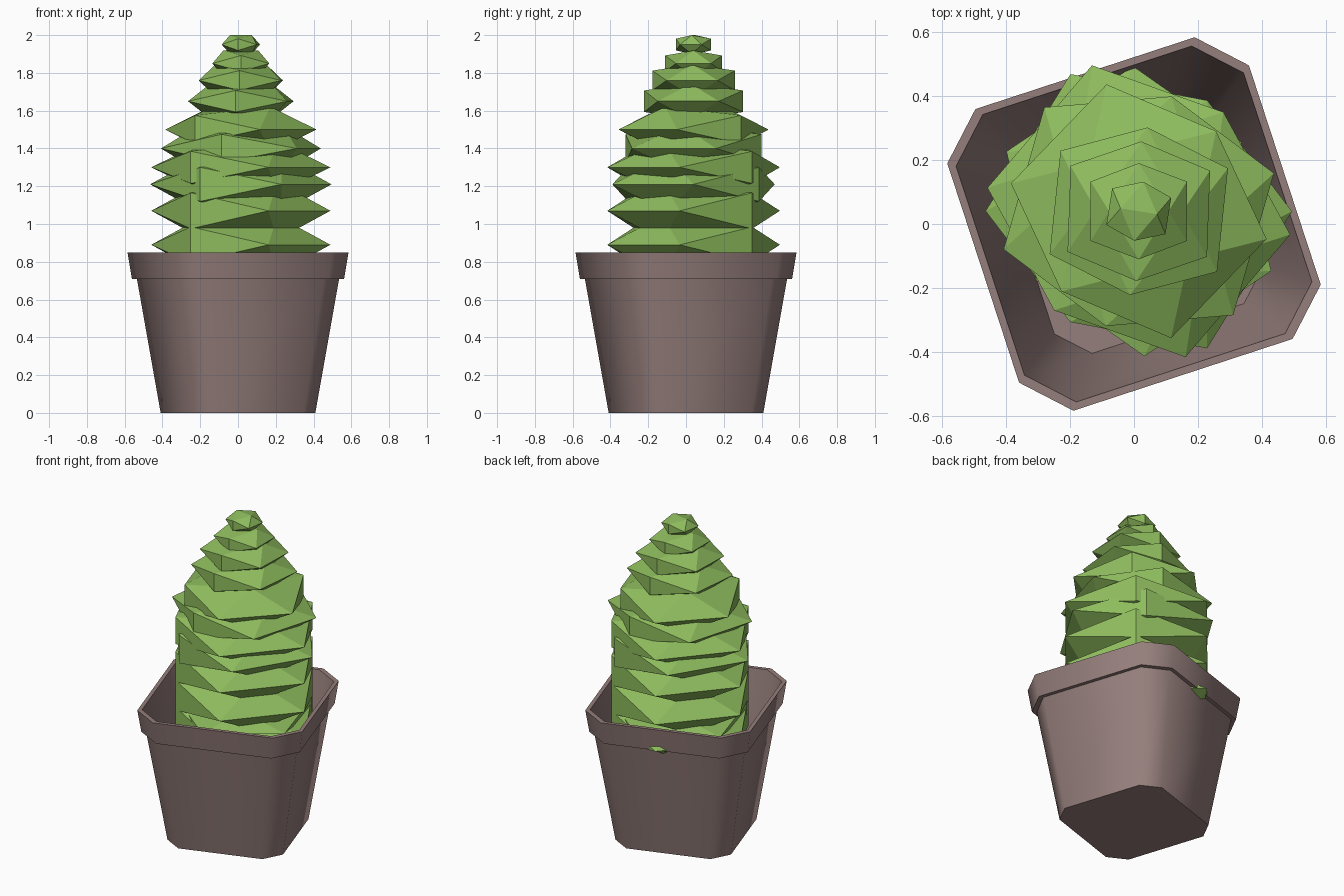
import bpy, bmesh, math

if "Cube" in bpy.data.objects:
    bpy.data.objects.remove(bpy.data.objects["Cube"])


def material(name, rgb):
    m = bpy.data.materials.new(name)
    m.diffuse_color = (*rgb, 1)
    m.use_nodes = True
    m.node_tree.nodes["Principled BSDF"].inputs["Base Color"].default_value = m.diffuse_color
    return m


GREEN = material("leaf_green", (0.27, 0.50, 0.11))
CLAY = material("clay", (0.30, 0.21, 0.20))


def make_object(name, bm, mat):
    bmesh.ops.recalc_face_normals(bm, faces=bm.faces)
    mesh = bpy.data.meshes.new(name)
    bm.to_mesh(mesh)
    bm.free()
    mesh.materials.append(mat)
    ob = bpy.data.objects.new(name, mesh)
    bpy.context.collection.objects.link(ob)
    return ob


# Pot: square outline with chamfered corners, swept through a list of scaled rings
outline = []
for k in range(4):
    for x, y in ((0.36, 0.497), (0.19, 0.585)):
        c, s = math.cos(k * math.pi / 2), math.sin(k * math.pi / 2)
        outline.append((x * c - y * s, x * s + y * c))

# (scale, height): outer floor, wall, rim, inner wall, inner floor
profile = [(0.70, 0), (0.915, 0.71), (0.96, 0.71), (1.0, 0.85),
           (0.953, 0.85), (0.693, 0.01)]
bm = bmesh.new()
rings = [[bm.verts.new((x * s, y * s, z)) for x, y in outline] for s, z in profile]
for a, b in zip(rings, rings[1:]):
    for i in range(8):
        j = (i + 1) % 8
        bm.faces.new((a[i], a[j], b[j], b[i]))
bm.faces.new(rings[0])
bm.faces.new(rings[-1])
pot = make_object("pot", bm, CLAY)
bpy.context.view_layer.objects.active = pot
pot.select_set(True)
bpy.ops.object.shade_smooth_by_angle(angle=math.radians(50))
pot.select_set(False)


# Foliage tier: flattened icosahedron standing on an edge
def tier(index, z, radius, half_edge, turn):
    t = (1 + math.sqrt(5)) / 2
    s = radius / math.hypot(1, t)
    a = math.radians(turn)
    pts = []
    for p in (-1, 1):
        for q in (-t, t):
            pts += [(p, 0, q), (0, q, p), (q, p, 0)]
    bm = bmesh.new()
    for u, v, w in pts:
        bm.verts.new((0.015 + s * (u * math.cos(a) - v * math.sin(a)),
                      0.04 + s * (u * math.sin(a) + v * math.cos(a)),
                      z + w * half_edge))
    bmesh.ops.convex_hull(bm, input=bm.verts)
    make_object(f"foliage_tier_{index}", bm, GREEN)


# height, radius, half height of upright edges, turn in degrees
tiers = [
    (0.72, 0.48, 0.095, -40.5),
    (0.78, 0.455, 0.04, -56),
    (0.89, 0.48, 0.095, -40.5),
    (1.07, 0.48, 0.095, -40.5),
    (1.21, 0.48, 0.090, -31.8),
    (1.30, 0.48, 0.085, -40.5),
    (1.40, 0.44, 0.075, -16),
    (1.50, 0.41, 0.075, -44),
    (1.65, 0.31, 0.057, -6),
    (1.76, 0.257, 0.052, -2),
    (1.85, 0.177, 0.042, 0),
    (1.95, 0.11, 0.031, -9),
]
for i, spec in enumerate(tiers, 1):
    tier(i, *spec)
